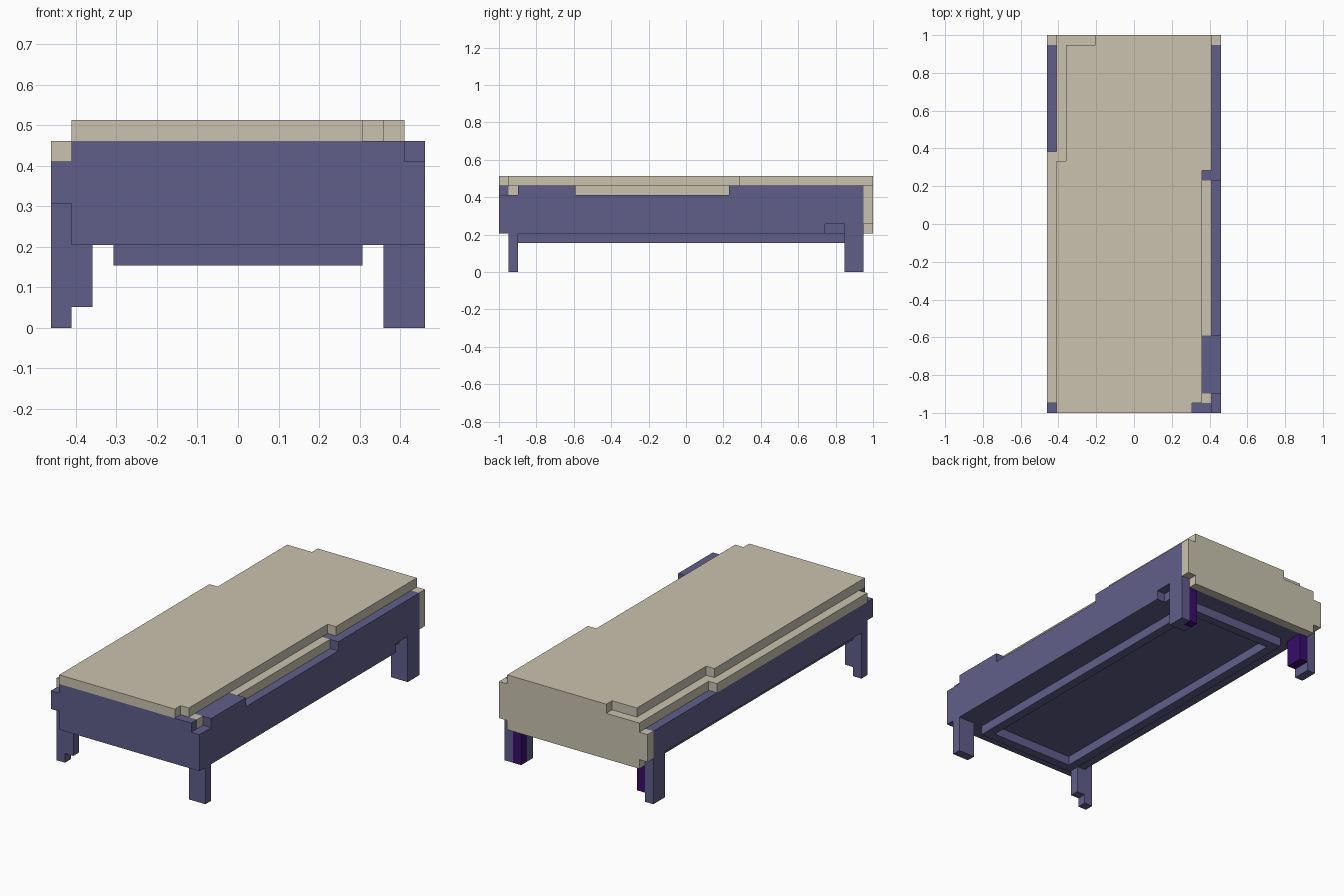
import bpy, bmesh
from mathutils import Vector

if "Cube" in bpy.data.objects:
    bpy.data.objects.remove(bpy.data.objects["Cube"])

U = 2 / 39                                # one block of the blocky grid
ORIGIN = Vector((-9 * U, -1.0, 0.0))      # grid is 18 x 39 x 10 blocks


def material(name, rgb):
    m = bpy.data.materials.new(name)
    m.diffuse_color = (*rgb, 1)
    m.use_nodes = True
    m.node_tree.nodes["Principled BSDF"].inputs["Base Color"].default_value = m.diffuse_color
    return m


BEIGE = material("beige_cloth", (0.59, 0.545, 0.43))
BLUE = material("slate_purple", (0.118, 0.113, 0.255))
DARK = material("dark_purple", (0.04, 0.004, 0.14))


def part(name, mat, *boxes):
    """Object made of grid boxes (x0, x1, y0, y1, z0, z1)."""
    bm = bmesh.new()
    for x0, x1, y0, y1, z0, z1 in boxes:
        for v in bmesh.ops.create_cube(bm, size=1)["verts"]:
            v.co = ORIGIN + U * Vector((x1 if v.co.x > 0 else x0,
                                        y1 if v.co.y > 0 else y0,
                                        z1 if v.co.z > 0 else z0))
    me = bpy.data.meshes.new(name)
    bm.to_mesh(me)
    bm.free()
    me.materials.append(mat)
    bpy.context.collection.objects.link(bpy.data.objects.new(name, me))


# Frame body and panels
part("bed_base", BLUE, (1, 17, 1, 38, 4, 8))
part("front_panel", BLUE, (1, 17, 0, 1, 4, 9), (0, 1, 0, 1, 6, 8), (17, 18, 0, 1, 4, 8))
part("left_panel", BLUE, (0, 1, 1, 38, 5, 8))
part("right_panel", BLUE,
     (17, 18, 1, 34, 4, 8), (17, 18, 34, 36, 5, 8), (17, 18, 36, 38, 4, 8),
     (16, 18, 2, 8, 8, 9), (16, 18, 24, 25, 8, 9), (17, 18, 25, 38, 8, 9))

# Ring of slats under the base
part("under_frame", BLUE,
     (3, 15, 2, 3, 3, 4), (3, 15, 35, 36, 3, 4),
     (3, 4, 3, 35, 3, 4), (14, 15, 3, 35, 3, 4))

# Legs
part("front_left_leg", BLUE, (0, 1, 1, 2, 0, 5), (1, 2, 1, 2, 1, 4))
part("front_right_leg", BLUE, (16, 18, 1, 2, 0, 4))
part("back_left_leg", BLUE, (0, 1, 36, 38, 0, 5))
part("back_right_leg", BLUE, (17, 18, 36, 38, 0, 4), (16, 17, 36, 37, 0, 4))
part("back_left_leg_brace", DARK, (1, 2, 36, 38, 1, 4))
part("back_right_leg_brace", DARK, (16, 17, 37, 38, 0, 4))

# Mattress layer, its top cover and the cloth hanging down the back
part("mattress", BEIGE,
     (1, 16, 1, 38, 8, 9), (0, 1, 1, 27, 8, 9),
     (16, 17, 1, 2, 8, 9), (16, 17, 8, 24, 8, 9), (16, 17, 25, 38, 8, 9))
part("top_cover", BEIGE,
     (1, 15, 0, 1, 9, 10), (1, 16, 1, 25, 9, 10), (1, 17, 25, 26, 9, 10),
     (2, 17, 26, 38, 9, 10), (5, 17, 38, 39, 9, 10))
part("back_drape", BEIGE,
     (1, 17, 38, 39, 4, 9), (17, 18, 38, 39, 5, 9), (0, 1, 38, 39, 5, 8))
